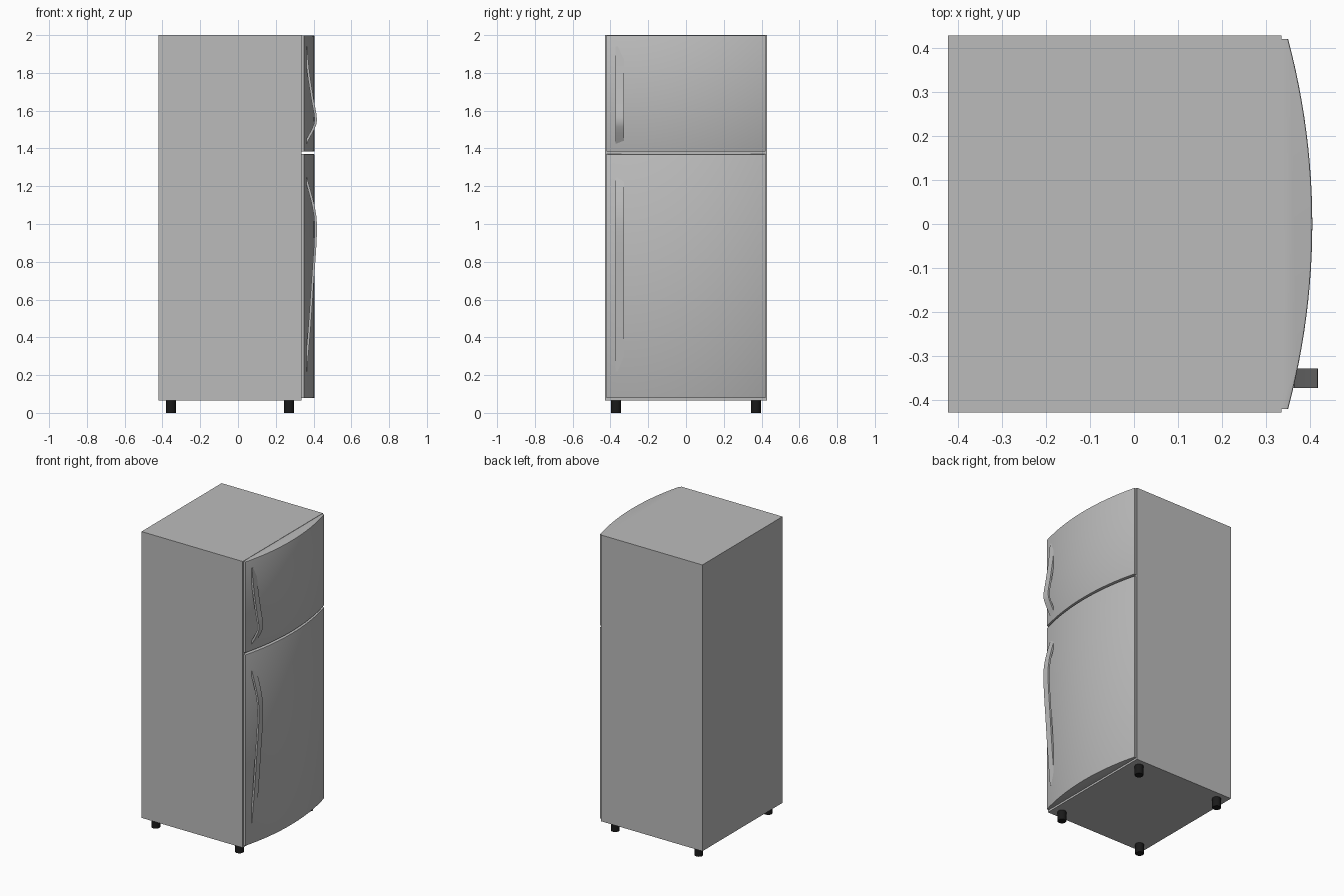
import bpy, bmesh, math
from mathutils import Vector

if "Cube" in bpy.data.objects:
    bpy.data.objects.remove(bpy.data.objects["Cube"])


def material(name, rgb):
    m = bpy.data.materials.new(name)
    m.diffuse_color = (*rgb, 1)
    m.use_nodes = True
    m.node_tree.nodes["Principled BSDF"].inputs["Base Color"].default_value = m.diffuse_color
    return m


GREY = material("light grey", (0.5, 0.5, 0.5))
BLACK = material("black", (0.01, 0.01, 0.01))


def finish(bm, name, mat, smooth=None):
    bmesh.ops.recalc_face_normals(bm, faces=bm.faces)
    me = bpy.data.meshes.new(name)
    bm.to_mesh(me)
    bm.free()
    ob = bpy.data.objects.new(name, me)
    bpy.context.collection.objects.link(ob)
    me.materials.append(mat)
    if smooth:
        bpy.ops.object.select_all(action='DESELECT')
        ob.select_set(True)
        bpy.context.view_layer.objects.active = ob
        bpy.ops.object.shade_smooth_by_angle(angle=math.radians(smooth))
    return ob


def prism(name, pts, offset, mat, smooth=None, bevel=0):
    """Extrude a closed outline of 3D points along an offset."""
    bm = bmesh.new()
    face = bm.faces.new([bm.verts.new(p) for p in pts])
    ext = bmesh.ops.extrude_face_region(bm, geom=[face], use_keep_orig=True)
    moved = [v for v in ext["geom"] if isinstance(v, bmesh.types.BMVert)]
    bmesh.ops.translate(bm, verts=moved, vec=offset)
    bmesh.ops.recalc_face_normals(bm, faces=bm.faces)
    if bevel:
        # soften only the front rim of the door
        rim = [e for e in bm.edges if abs(e.verts[0].co.z - e.verts[1].co.z) < 1e-6
               and max(v.co.x for v in e.verts) > 0.351]
        bmesh.ops.bevel(bm, geom=rim, offset=bevel, segments=2, affect='EDGES', profile=0.5)
    return finish(bm, name, mat, smooth)


# cabinet
prism("cabinet", [(-0.422, -0.428, 0.065), (0.335, -0.428, 0.065),
                  (0.335, 0.428, 0.065), (-0.422, 0.428, 0.065)], (0, 0, 1.935), GREY)

# bowed doors: flat back, short sides, arc front
HALF, EDGE, BOW = 0.42, 0.35, 0.055
R = (HALF ** 2 + BOW ** 2) / (2 * BOW)


def door(name, z0, z1):
    n = 24
    pts = [(0.334, HALF, z0), (0.334, -HALF, z0)]
    for i in range(n + 1):
        y = -HALF + 2 * HALF * i / n
        pts.append((EDGE + BOW - R + math.sqrt(R * R - y * y), y, z0))
    prism(name, pts, (0, 0, z1 - z0), GREY, 30, 0.004)


door("freezer_door", 1.383, 1.998)
door("fridge_door", 0.078, 1.37)


# bowed strap handles
def handle(name, ctrl, thick=0.013, steps=8):
    c = [Vector(p) for p in ctrl]
    c = [2 * c[0] - c[1]] + c + [2 * c[-1] - c[-2]]
    path = []
    for i in range(1, len(c) - 2):
        a, b, d, e = c[i - 1:i + 3]
        for s in range(steps):
            t = s / steps
            path.append(0.5 * (2 * b + (d - a) * t + (2 * a - 5 * b + 4 * d - e) * t * t
                               + (3 * b - a - 3 * d + e) * t ** 3))
    path.append(c[-2])
    outer, inner = [], []
    for i, p in enumerate(path):
        d = (path[min(i + 1, len(path) - 1)] - path[max(i - 1, 0)]).normalized()
        nrm = Vector((-d.y, d.x)) * thick / 2
        outer.append(p + nrm)
        inner.append(p - nrm)
    pts = [(p.x, -0.372, p.y) for p in outer + inner[::-1]]
    prism(name, pts, (0, 0.044, 0), GREY, 30)


handle("freezer_handle", [(0.358, 1.94), (0.373, 1.80), (0.396, 1.65), (0.408, 1.585),
                          (0.410, 1.54), (0.396, 1.50), (0.358, 1.43)])
handle("fridge_handle", [(0.358, 1.245), (0.383, 1.16), (0.402, 1.08), (0.411, 1.0),
                         (0.408, 0.88), (0.394, 0.68), (0.378, 0.45), (0.358, 0.22)])

# feet
for fx, xn in ((-0.355, "back"), (0.27, "front")):
    for fy, yn in ((-0.37, "left"), (0.37, "right")):
        bm = bmesh.new()
        bmesh.ops.create_cone(bm, cap_ends=True, segments=20, radius1=0.027,
                              radius2=0.027, depth=0.068)
        bmesh.ops.translate(bm, verts=bm.verts, vec=(fx, fy, 0.034))
        finish(bm, f"{xn}_{yn}_foot", BLACK, 30)
